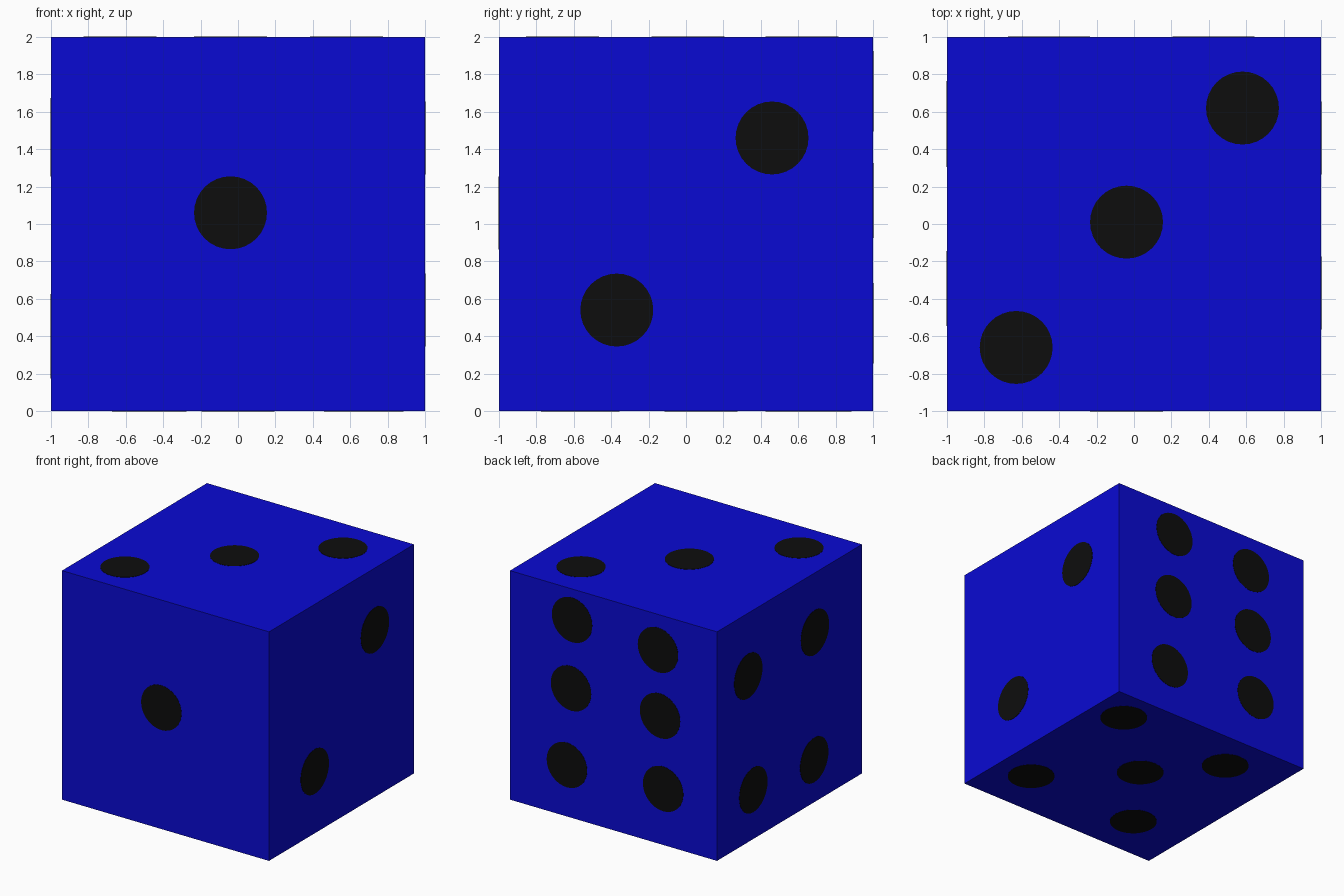
import bpy
from mathutils import Vector

if "Cube" in bpy.data.objects:
    bpy.data.objects.remove(bpy.data.objects["Cube"])

PIP_RADIUS = 0.195
PIP_HEIGHT = 0.004  # half of it sits inside the cube


def material(name, rgb):
    mat = bpy.data.materials.new(name)
    mat.diffuse_color = (*rgb, 1.0)
    mat.use_nodes = True
    mat.node_tree.nodes["Principled BSDF"].inputs["Base Color"].default_value = mat.diffuse_color
    return mat


blue = material("blue", (0.003, 0.003, 0.65))
black = material("black", (0.004, 0.004, 0.004))

# Sharp-edged cube body
bpy.ops.mesh.primitive_cube_add(size=2, location=(0, 0, 1))
body = bpy.context.object
body.name = "die_body"
body.data.materials.append(blue)


def add_pips(side, normal, to_world, spots):
    """Lay thin round plates on one face of the cube."""
    rotation = Vector(normal).to_track_quat('Z', 'Y').to_euler()
    for i, (a, b) in enumerate(spots, 1):
        bpy.ops.mesh.primitive_cylinder_add(
            vertices=32, radius=PIP_RADIUS, depth=PIP_HEIGHT,
            location=to_world(a, b), rotation=rotation)
        pip = bpy.context.object
        pip.name = f"{side}_pip_{i}"
        pip.data.materials.append(black)


# One: front, spots as (x, z)
add_pips("front", (0, -1, 0), lambda x, z: (x, -1, z), [(-0.04, 1.06)])

# Two: right, spots as (y, z)
add_pips("right", (1, 0, 0), lambda y, z: (1, y, z),
         [(0.46, 1.46), (-0.37, 0.54)])

# Three: top, spots as (x, y)
add_pips("top", (0, 0, 1), lambda x, y: (x, y, 2),
         [(0.58, 0.62), (-0.04, 0.01), (-0.63, -0.66)])

# Four: left, spots as (y, z)
add_pips("left", (-1, 0, 0), lambda y, z: (-1, y, z),
         [(0.57, 1.45), (-0.35, 1.48), (0.50, 0.43), (-0.34, 0.37)])

# Five: bottom, spots as (x, y)
add_pips("bottom", (0, 0, -1), lambda x, y: (x, y, 0),
         [(0.69, 0.69), (0.655, -0.55), (0.0, 0.08),
          (-0.47, 0.62), (-0.48, -0.58)])

# Six: back, spots as (x, z)
add_pips("back", (0, 1, 0), lambda x, z: (x, 1, z),
         [(0.40, 1.73), (0.41, 1.13), (0.45, 0.45),
          (-0.43, 1.69), (-0.45, 1.12), (-0.48, 0.49)])
